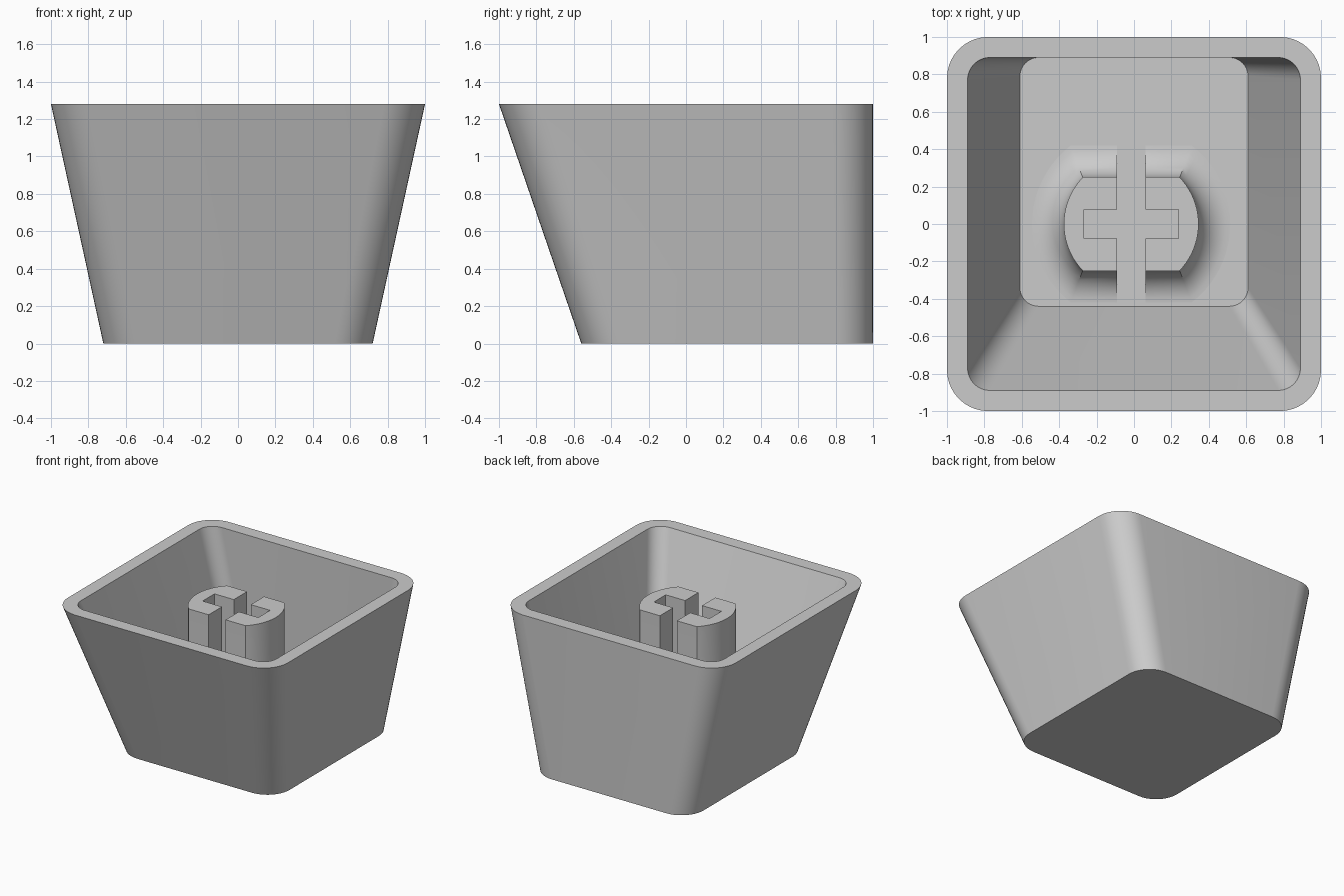
import bpy, bmesh, math

cube = bpy.data.objects.get("Cube")
if cube:
    bpy.data.objects.remove(cube, do_unlink=True)

grey = bpy.data.materials.new("light grey plastic")
grey.use_nodes = True
colour = (0.6, 0.6, 0.6, 1)
grey.diffuse_color = colour
grey.node_tree.nodes["Principled BSDF"].inputs["Base Color"].default_value = colour

HEIGHT, FLOOR, STEM_TOP = 1.28, 0.11, 1.18


def loft(name, sections):
    """Solid skinned through rings of equal point count, capped at both ends."""
    bm = bmesh.new()
    rings = [[bm.verts.new(p) for p in s] for s in sections]
    n = len(rings[0])
    for a, b in zip(rings, rings[1:]):
        for i in range(n):
            j = (i + 1) % n
            bm.faces.new((a[i], a[j], b[j], b[i]))
    bm.faces.new(rings[0])
    bm.faces.new(rings[-1])
    bmesh.ops.recalc_face_normals(bm, faces=bm.faces)
    mesh = bpy.data.meshes.new(name)
    bm.to_mesh(mesh)
    bm.free()
    mesh.materials.append(grey)
    obj = bpy.data.objects.new(name, mesh)
    bpy.context.collection.objects.link(obj)
    bpy.ops.object.select_all(action='DESELECT')
    obj.select_set(True)
    bpy.context.view_layer.objects.active = obj
    bpy.ops.object.shade_smooth_by_angle(angle=math.radians(30))
    return obj


def rounded_rect(half_x, y0, y1, r, z, steps=10):
    corners = [(half_x - r, y1 - r), (r - half_x, y1 - r),
               (r - half_x, y0 + r), (half_x - r, y0 + r)]
    pts = []
    for k, (cx, cy) in enumerate(corners):
        for i in range(steps + 1):
            a = math.pi / 2 * (k + i / steps)
            pts.append((cx + r * math.cos(a), cy + r * math.sin(a), z))
    return pts


# Hollow tapered shell with a straight back wall
loft("shell", [
    rounded_rect(0.72, -0.56, 1.0, 0.2, 0),
    rounded_rect(1.0, -1.0, 1.0, 0.22, HEIGHT),
    rounded_rect(0.89, -0.89, 0.89, 0.12, HEIGHT),
    rounded_rect(0.61, -0.44, 0.89, 0.1, FLOOR),
])


# Split stem: a clipped cylinder with a cross slot and a flared foot
def half_stem(side, grow, z, steps=20):
    centre, slot, notch = -0.015, 0.077, 0.253
    radius, flat = 0.36 + grow, 0.25 + grow
    a0 = math.asin(flat / radius)
    pts = [(slot, flat)]
    for i in range(steps + 1):
        a = a0 * (1 - 2 * i / steps)
        pts.append((radius * math.cos(a), radius * math.sin(a)))
    pts += [(slot, -flat), (slot, -slot), (notch, -slot),
            (notch, slot), (slot, slot)]
    return [(centre + side * x, y, z) for x, y in pts]


FILLET, STEPS = 0.17, 10
for side, name in ((1, "stem_left"), (-1, "stem_right")):
    rings = [half_stem(side, FILLET, FLOOR - 0.02)]
    for i in range(STEPS + 1):
        t = math.pi / 2 * i / STEPS
        rings.append(half_stem(side, FILLET * (1 - math.sin(t)),
                               FLOOR + FILLET * (1 - math.cos(t))))
    rings.append(half_stem(side, 0, STEM_TOP))
    loft(name, rings)
